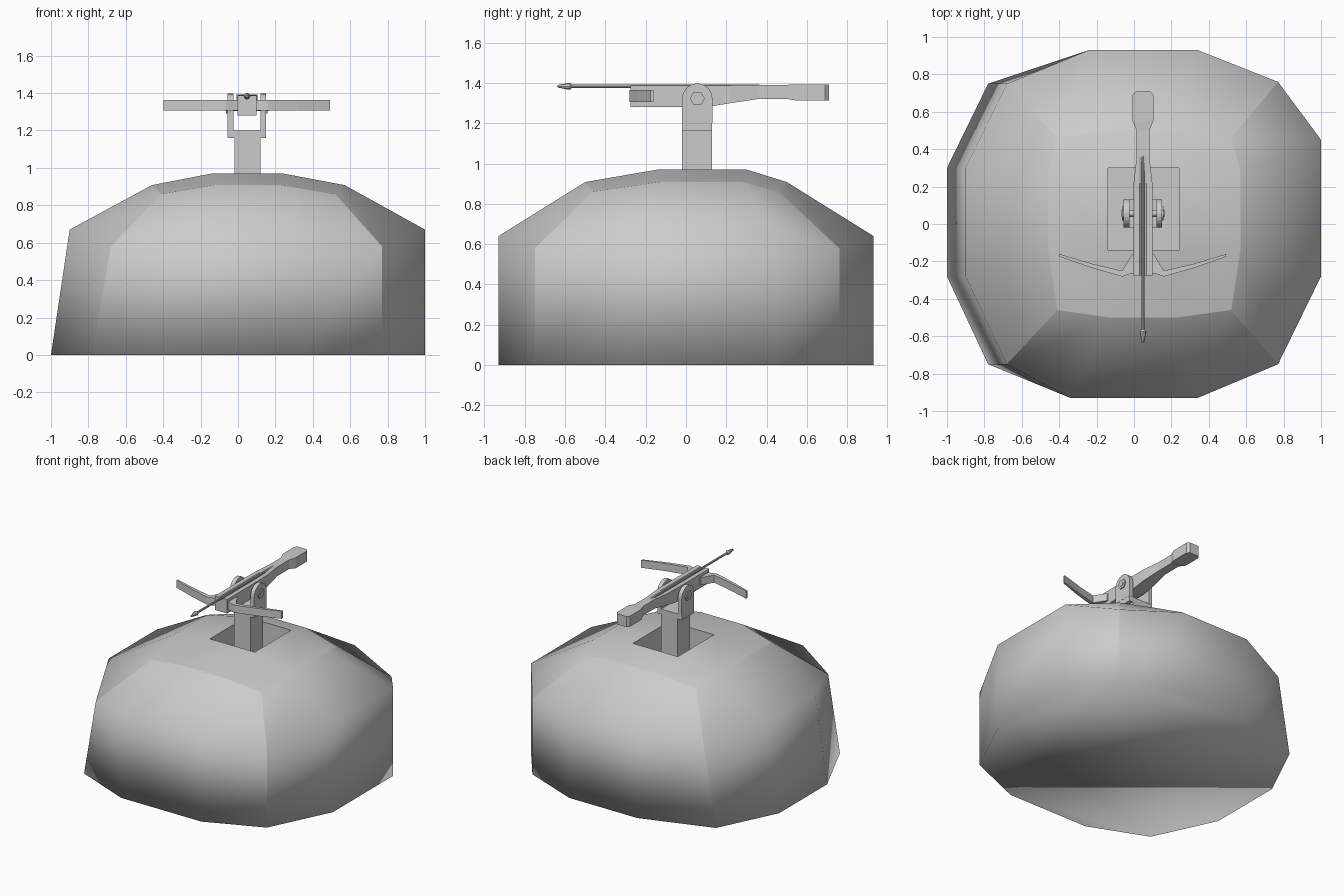
import bpy, bmesh, math
from mathutils import Matrix

if "Cube" in bpy.data.objects:
    bpy.data.objects.remove(bpy.data.objects["Cube"])

CX, PY, PZ = 0.048, 0.056, 1.322   # crossbow centre line and pivot


def finish(bm, name, smooth=False):
    bmesh.ops.recalc_face_normals(bm, faces=bm.faces[:])
    for f in bm.faces:
        f.smooth = smooth
    me = bpy.data.meshes.new(name)
    bm.to_mesh(me)
    bm.free()
    ob = bpy.data.objects.new(name, me)
    bpy.context.collection.objects.link(ob)
    return ob


def loft(name, sections):
    """Skin a list of equal-length closed 3D sections, capping both ends."""
    bm = bmesh.new()
    rings = [[bm.verts.new(p) for p in s] for s in sections]
    n = len(rings[0])
    for a, b in zip(rings, rings[1:]):
        for i in range(n):
            j = (i + 1) % n
            bm.faces.new((a[i], a[j], b[j], b[i]))
    bm.faces.new(rings[0])
    bm.faces.new(rings[-1])
    return finish(bm, name)


def box(name, x0, x1, y0, y1, z0, z1):
    return loft(name, [[(x0, y0, z), (x1, y0, z), (x1, y1, z), (x0, y1, z)]
                       for z in (z0, z1)])


def rod(name, r1, r2, length, centre, axis, sides):
    """Cylinder or cone along x or y."""
    bm = bmesh.new()
    rot = Matrix.Rotation(math.pi / 2, 4, 'Y' if axis == 'x' else 'X')
    bmesh.ops.create_cone(bm, cap_ends=True, segments=sides, radius1=r1, radius2=r2,
                          depth=length, matrix=Matrix.Translation(centre) @ rot)
    return finish(bm, name)


# Rounded base: 12-sided rings (every third point is a corner) up to a square pit
def rounded_base():
    outline = [(-.34, -.93), (.34, -.93), (.77, -.75), (1, -.28), (1, .45), (.77, .76),
               (.34, .93), (-.24, .93), (-.78, .75), (-1, .3), (-1, -.28), (-.78, -.75)]
    crown = [(-.13, -.5), (.23, -.5), (.52, -.46), (.57, -.13), (.57, .28), (.52, .46),
             (.23, .5), (-.13, .5), (-.41, .46), (-.46, .28), (-.46, -.13), (-.41, -.46)]
    bm = bmesh.new()
    bottom = [bm.verts.new((x, y, 0)) for x, y in outline]
    shoulder, top = [], []
    for i, (x, y) in enumerate(outline):
        z = .58 if i % 3 == 2 else (.67 if abs(x) == 1 else .64)
        shoulder.append(bm.verts.new((x + .1 if x < -.5 else x, y, z)))
    for i, (x, y) in enumerate(crown):
        top.append(bm.verts.new((x, y, .86 if i % 3 == 2 else .908)))
    square = [(-.14, -.14), (.24, -.14), (.24, .3), (-.14, .3)]
    rim = [bm.verts.new((x, y, .97)) for x, y in square]
    pit = [bm.verts.new((x, y, .55)) for x, y in square]
    for a, b in ((bottom, shoulder), (shoulder, top), (rim, pit)):
        for i in range(len(a)):
            j = (i + 1) % len(a)
            bm.faces.new((a[i], a[j], b[j], b[i]))
    for k in range(4):
        a, b, c, d = (top[(3 * k + i) % 12] for i in range(4))
        r, s = rim[k], rim[(k + 1) % 4]
        bm.faces.new((a, b, s, r))
        bm.faces.new((b, c, d, s))
    bm.faces.new(bottom)
    bm.faces.new(pit)
    # sharp corner columns, crown loop and pit
    sharp = [(r[i], s[i]) for i in (2, 5, 8, 11)
             for r, s in ((bottom, shoulder), (shoulder, top))]
    sharp += [(r[i], r[(i + 1) % len(r)]) for r in (top, rim, pit) for i in range(len(r))]
    sharp += list(zip(rim, pit))
    for a, b in sharp:
        bm.edges.get((a, b)).smooth = False
    finish(bm, "rounded_base", smooth=True)


rounded_base()

# Post and fork
box("post", -.02, .12, -.02, .13, .55, 1.16)
box("fork_base", -.055, .15, -.02, .13, 1.16, 1.2)
arm = [(PY + .075, 1.2)] + [(PY + .075 * math.cos(a), PZ + .075 * math.sin(a))
                            for a in (math.pi * i / 12 for i in range(13))] + [(PY - .075, 1.2)]
for side, sx in (("left", -1), ("right", 1)):
    loft(side + "_fork_arm", [[(CX + sx * d, y, z) for y, z in arm] for d in (.072, .103)])
    rod(side + "_nut", .037, .037, .012, (CX + sx * .105, PY, PZ), 'x', 6)
rod("pivot_pin", .018, .018, .23, (CX, PY, PZ), 'x', 12)

# Stock: y, half width, bottom z, top z, groove depth
stock = [(-.275, .052, 1.28, 1.387, .02), (.1, .052, 1.28, 1.387, .02),
         (.22, .05, 1.299, 1.388, .02), (.36, .034, 1.32, 1.39, 0),
         (.5, .034, 1.32, 1.39, 0), (.55, .055, 1.312, 1.393, 0),
         (.69, .055, 1.312, 1.393, 0), (.708, .04, 1.312, 1.393, 0)]
loft("stock", [[(CX - w, y, b), (CX + w, y, b), (CX + w, y, t), (CX + .018, y, t),
                (CX, y, t - g), (CX - .018, y, t), (CX - w, y, t)]
               for y, w, b, t, g in stock])

# Bow limbs: distance from centre, front y, back y
limb = [(.03, -.262, -.155), (.06, -.264, -.165), (.112, -.281, -.25),
        (.27, -.236, -.213), (.445, -.175, -.161)]
for side, sx in (("left", -1), ("right", 1)):
    loft(side + "_bow_limb", [[(CX + sx * d, f, 1.306), (CX + sx * d, k, 1.306),
                               (CX + sx * d, k, 1.364), (CX + sx * d, f, 1.364)]
                              for d, f, k in limb])

# Arrow
rod("arrow_shaft", .008, .008, .94, (CX, -.105, 1.383), 'y', 8)
rod("arrow_head", .006, .018, .012, (CX, -.569, 1.383), 'y', 8).scale = (1, 1, 1)
rod("arrow_point", .018, .006, .062, (CX, -.606, 1.383), 'y', 8)
